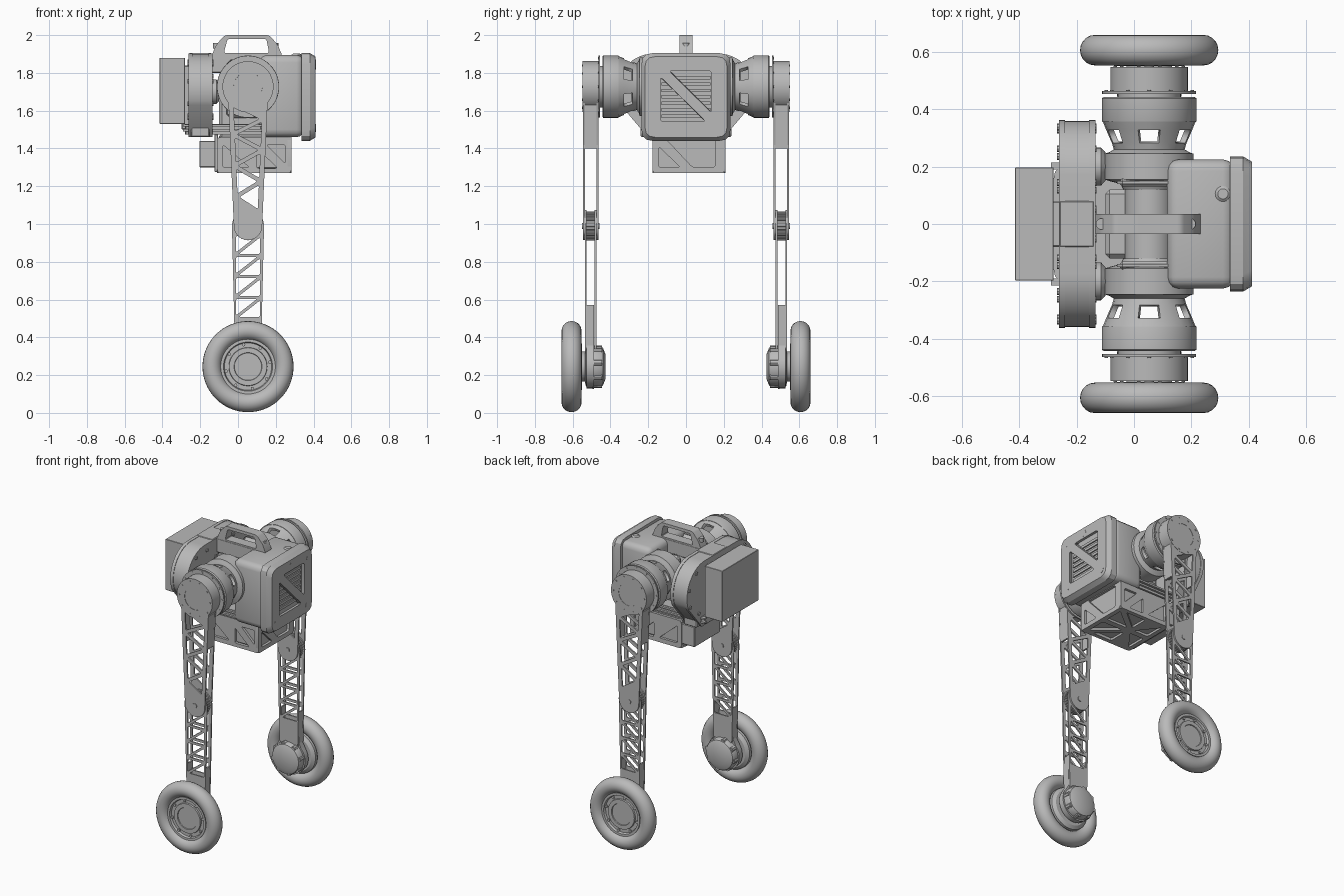
import bpy, bmesh
from math import cos, sin, pi, radians
from mathutils import Vector

cube = bpy.data.objects.get("Cube")
if cube:
    bpy.data.objects.remove(cube)

grey = bpy.data.materials.new("plain grey")
grey.use_nodes = True
grey.diffuse_color = (0.49, 0.49, 0.49, 1)
grey.node_tree.nodes["Principled BSDF"].inputs["Base Color"].default_value = (0.49, 0.49, 0.49, 1)

HX, HZ = 0.053, 1.727      # hip axis
KZ, WZ = 0.99, 0.245       # knee and wheel heights


def finish(name, bm, mirror=False):
    bmesh.ops.remove_doubles(bm, verts=bm.verts, dist=1e-5)
    bmesh.ops.recalc_face_normals(bm, faces=bm.faces)
    for f in bm.faces:
        f.smooth = True
    for e in bm.edges:
        e.smooth = e.calc_face_angle(3.0) < 0.55
    me = bpy.data.meshes.new(name)
    bm.to_mesh(me)
    bm.free()
    me.materials.append(grey)
    ob = bpy.data.objects.new(name, me)
    bpy.context.collection.objects.link(ob)
    if mirror:
        m = ob.modifiers.new("other side", 'MIRROR')
        m.use_axis = (False, True, False)
        m.use_mirror_merge = False
    return ob


def box(name, x, y, z, bevel=0, mirror=False, seg=1):
    bm = bmesh.new()
    bmesh.ops.create_cube(bm, size=1)
    for v in bm.verts:
        v.co = [(b[0] + b[1]) / 2 + c * (b[1] - b[0]) for b, c in zip((x, y, z), v.co)]
    if bevel:
        bmesh.ops.bevel(bm, geom=bm.edges[:], offset=bevel, segments=seg, profile=0.5, affect='EDGES')
    return finish(name, bm, mirror)


def spin(bm, axis, c, prof, n=40, closed=False, keep=lambda row, i: True):
    """Revolve (radius, position) points about an axis."""
    def place(r, t, a):
        u, v = c[0] + r * cos(a), c[1] + r * sin(a)
        return {'X': (t, u, v), 'Y': (u, t, v), 'Z': (u, v, t)}[axis]
    rows = [[bm.verts.new(place(r, t, 2 * pi * i / n)) for i in range(n)] for r, t in prof]
    for k in range(len(rows) if closed else len(rows) - 1):
        a, b = rows[k], rows[(k + 1) % len(rows)]
        for i in range(n):
            if keep(k, i):
                j = (i + 1) % n
                bm.faces.new((a[i], a[j], b[j], b[i]))
    bmesh.ops.dissolve_degenerate(bm, dist=1e-6, edges=bm.edges)


def lathe(name, axis, c, prof, n=40, mirror=False, closed=False):
    bm = bmesh.new()
    spin(bm, axis, c, prof, n, closed)
    return finish(name, bm, mirror)


def studs(name, axis, c, ring, count, r, t0, t1, mirror=False, turn=0.0):
    """A circle of small round pegs."""
    bm = bmesh.new()
    for i in range(count):
        a = turn + 2 * pi * i / count
        spin(bm, axis, (c[0] + ring * cos(a), c[1] + ring * sin(a)), [(0, t0), (r, t0), (r, t1), (0, t1)], 8)
    return finish(name, bm, mirror)


def plate(name, plane, t0, t1, loops, mirror=False, taper=1.0):
    """Flat outline with holes, given thickness from t0 to t1."""
    bm = bmesh.new()
    for lp in loops:
        vs = [bm.verts.new((u, v, t0)) for u, v in lp]
        for a, b in zip(vs, vs[1:] + vs[:1]):
            bm.edges.new((a, b))
    bmesh.ops.triangle_fill(bm, use_beauty=True, edges=bm.edges[:], normal=(0, 0, 1))
    us, vs = zip(*loops[0])
    cu, cv = (min(us) + max(us)) / 2, (min(vs) + max(vs)) / 2
    out = bmesh.ops.extrude_face_region(bm, geom=bm.faces[:])
    for v in [g for g in out["geom"] if isinstance(g, bmesh.types.BMVert)]:
        v.co = (cu + (v.co.x - cu) * taper, cv + (v.co.y - cv) * taper, t1)
    for v in bm.verts:
        u, w, t = v.co
        v.co = {'XZ': (u, t, w), 'YZ': (t, u, w), 'XY': (u, w, t)}[plane]
    return finish(name, bm, mirror)


def rounded(pts, r, n=3):
    res, P = [], [Vector(p) for p in pts]
    for i, p in enumerate(P):
        a = p + (P[i - 1] - p).normalized() * r
        b = p + (P[(i + 1) % len(P)] - p).normalized() * r
        for k in range(n + 1):
            t = k / n
            res.append(tuple(a * (1 - t) ** 2 + p * 2 * t * (1 - t) + b * t * t))
    return res


def rect(u0, u1, v0, v1, r):
    return rounded([(u0, v0), (u1, v0), (u1, v1), (u0, v1)], r)


def inset(tri, m, r=0.009):
    """Shrink a triangle toward its incentre and round it."""
    A, B, C = [Vector(p) for p in tri]
    a, b, c = (B - C).length, (C - A).length, (A - B).length
    mid = (A * a + B * b + C * c) / (a + b + c)
    rad = abs((B - A).cross(C - A)) / (a + b + c)
    return rounded([mid + (p - mid) * (1 - m / rad) for p in (A, B, C)], r)


def truss(z0, z1, w0, w1, n):
    """Zigzag of triangular windows down a leg."""
    nodes = []
    for i in range(n + 2):
        k = i / (n + 1)
        nodes.append((HX + (1 if i % 2 else -1) * (w0 + (w1 - w0) * k), z0 + (z1 - z0) * k))
    return [inset(nodes[i:i + 3], 0.011) for i in range(n)]


def cells(z0, z1, w, n):
    """Stack of rectangular bays, each crossed by one diagonal."""
    res, h = [], (z1 - z0) / n
    for i in range(n):
        a, b = z0 + h * i, z0 + h * (i + 1)
        res.append(inset([(HX - w, a), (HX + w, a), (HX - w, b)], 0.008))
        res.append(inset([(HX + w, a), (HX + w, b), (HX - w, b)], 0.008))
    return res


def arc(c, r, d0, d1, n=20):
    return [(c[0] + r * cos(radians(d0 + (d1 - d0) * i / n)),
             c[1] + r * sin(radians(d0 + (d1 - d0) * i / n))) for i in range(n + 1)]


hip, knee, axle = (HX, HZ), (HX, KZ), (HX, WZ)

# Legs: paired truss plates, side walls and knee pulley
upper = arc(hip, 0.135, -40, 220) + arc(knee, 0.075, 180, 360)
lower = arc(knee, 0.085, 0, 180) + arc((HX, 0.36), 0.07, 180, 360)
for side, t in (("outer", 0.536), ("inner", 0.464)):
    plate(f"upper_leg_{side}_plate", 'XZ', t, t + 0.01, [upper] + truss(1.64, 1.06, 0.088, 0.062, 6), True)
for side, t in (("outer", 0.526), ("inner", 0.475)):
    plate(f"lower_leg_{side}_plate", 'XZ', t, t + 0.009, [lower] + cells(0.945, 0.5, 0.071, 4), True)
for s, side in ((-1, "back"), (1, "front")):
    plate(f"upper_leg_{side}_wall", 'XZ', 0.466, 0.544,
          [[(HX + s * 0.102, 1.63), (HX + s * 0.09, 1.63), (HX + s * 0.081, 1.4), (HX + s * 0.093, 1.4)]], True)
    plate(f"ankle_{side}_wall", 'XZ', 0.486, 0.526,
          [[(HX + s * 0.073, 0.57), (HX + s * 0.063, 0.57), (HX + s * 0.06, 0.33), (HX + s * 0.07, 0.33)]], True)
lathe("knee_pulley", 'Y', knee, [(0, 0.482), (0.072, 0.482), (0.072, 0.532), (0, 0.532)], mirror=True)
studs("knee_pulley_teeth", 'Y', knee, 0.072, 28, 0.005, 0.482, 0.532, True)
lathe("knee_pin", 'Y', knee, [(0, 0.458), (0.016, 0.458), (0.016, 0.55), (0, 0.55)], 16, True)
plate("ankle_bracket", 'XZ', 0.486, 0.526,
      [arc((HX, 0.36), 0.068, 0, 180) + arc(axle, 0.115, 150, 390)], True)

# Wheels
tyre = [(0.19 + 0.051 * cos(2 * pi * i / 20), 0.606 + 0.053 * sin(2 * pi * i / 20)) for i in range(20)]
lathe("tyre", 'Y', axle, tyre, 64, True, True)
lathe("wheel_hub", 'Y', axle, [(0, 0.55), (0.12, 0.55), (0.142, 0.565), (0.145, 0.635), (0.13, 0.635), (0.125, 0.62),
      (0.102, 0.62), (0.1, 0.63), (0.074, 0.63), (0.072, 0.624), (0, 0.624)], 48, True)
studs("hub_bolts", 'Y', axle, 0.118, 8, 0.009, 0.61, 0.629, True, 0.2)
lathe("wheel_motor", 'Y', axle, [(0, 0.425), (0.062, 0.425), (0.1, 0.44), (0.106, 0.45), (0.108, 0.486), (0.118, 0.486),
      (0.118, 0.496), (0.105, 0.496), (0.105, 0.53), (0.08, 0.535), (0.08, 0.555), (0, 0.555)], 40, True)
studs("wheel_motor_ribs", 'Y', axle, 0.098, 8, 0.017, 0.445, 0.486, True, 0.2)

# Hip motors
lathe("hip_motor", 'Y', hip, [(0, 0.355), (0.163, 0.355), (0.165, 0.36), (0.165, 0.438), (0.158, 0.443), (0.11, 0.443),
      (0.11, 0.454), (0.164, 0.454), (0.164, 0.464), (0, 0.464)], 48, True)
lathe("hip_drum", 'Y', hip, [(0, 0.46), (0.135, 0.46), (0.135, 0.548), (0.076, 0.548), (0.074, 0.51), (0, 0.51)], 48, True)
studs("hip_bolts", 'Y', hip, 0.118, 10, 0.006, 0.54, 0.551, True)
studs("hip_flange_bolts", 'Y', hip, 0.15, 12, 0.006, 0.46, 0.467, True)
bm = bmesh.new()
spin(bm, 'Y', hip, [(0.122, 0.255), (0.13, 0.282), (0.15, 0.328), (0.163, 0.36)], 24,
     keep=lambda row, i: row != 1 or i % 4 in (0, 3))
cage = finish("hip_motor_cage", bm, True)
solid = cage.modifiers.new("thickness", 'SOLIDIFY')
solid.thickness = 0.02
lathe("inner_hip_motor", 'Y', hip, [(0, 0.12), (0.09, 0.12), (0.1, 0.14), (0.14, 0.15), (0.155, 0.155), (0.155, 0.245),
      (0.14, 0.25), (0.12, 0.262), (0, 0.262)], 40, True)
box("hip_yoke", (-0.06, 0.165), (0.13, 0.16), (1.56, 1.87), 0.02, True)

# Core between the hips
lathe("core_shaft", 'Y', hip, [(0, -0.13), (0.085, -0.13), (0.085, 0.13), (0, 0.13)], 32)
box("core_frame", (-0.1, 0.13), (-0.12, 0.12), (1.5, 1.74), 0.015)
box("core_top_rail", (-0.14, 0.2), (-0.035, 0.035), (1.8, 1.9), 0.006)
lathe("roll_motor", 'X', (0.2, 1.7), [(0, -0.15), (0.066, -0.15), (0.066, -0.115), (0.05, -0.1), (0, -0.1)], 32, True)
plate("base_plate", 'XY', 1.475, 1.53, [rounded([(-0.28, -0.2), (0.2, -0.2), (0.2, 0.2), (-0.28, 0.2)], 0.04)])
for z in (1.49, 1.515):
    box("base_rail", (-0.29, 0.25), (0.19, 0.215), (z, z + 0.012), 0, True)

# Rear twin drum housing and rear box
half = arc((0.17, 1.71), 0.19, -25, 90, 16)
drum = [(0.2, 1.462)] + half + [(-y, z) for y, z in reversed(half)] + [(-0.2, 1.462)]
plate("rear_housing", 'YZ', -0.255, -0.145, [drum])
for x, side in ((-0.262, "rear"), (-0.157, "front")):
    plate(f"rear_housing_{side}_rim", 'YZ', x, x + 0.022,
          [[(y * 1.01, 1.68 + (z - 1.68) * 1.01) for y, z in drum]])
box("rear_housing_saddle", (-0.26, -0.14), (-0.08, 0.08), (1.47, 1.904), 0.003)
studs("rear_housing_bolts", 'X', (0.19, 1.71), 0.155, 8, 0.012, -0.268, -0.13, True, 0.3)
box("rear_foot_block", (-0.25, -0.15), (-0.24, 0.24), (1.46, 1.54), 0.006)
box("rear_connector", (-0.3, -0.25), (-0.08, 0.08), (1.5, 1.84), 0.005)
box("rear_box", (-0.415, -0.28), (-0.197, 0.197), (1.53, 1.88), 0.002)

# Grille housing
box("grille_housing", (0.115, 0.35), (-0.225, 0.225), (1.46, 1.895), 0.04, False, 3)
R = 0.236
plate("grille_rim", 'YZ', 0.335, 0.38, [rect(-R, R, 1.44, 1.905, 0.06)])
windows = [rounded([(-0.1, 1.825), (0.148, 1.825), (0.148, 1.58)], 0.024),
           rounded([(-0.148, 1.79), (-0.148, 1.53), (0.115, 1.53)], 0.024)]
plate("grille_face", 'YZ', 0.38, 0.411, [rect(-R, R, 1.44, 1.905, 0.06)] + windows, False, 0.92)
for i in range(7):
    box("grille_slat", (0.37, 0.388), (-0.13, 0.13), (1.562 + i * 0.034, 1.58 + i * 0.034))
for z, r in ((1.508, 0.022), (1.83, 0.011)):
    lathe("grille_corner_bolt", 'X', (0.17, z), [(0, 0.39), (r, 0.39), (r, 0.412), (0, 0.412)], 16, True)
lathe("grille_top_bolt", 'X', (0, 1.848), [(0, 0.39), (0.022, 0.39), (0.022, 0.412), (0, 0.412)], 16)
lathe("housing_knob", 'Z', (0.31, 0.105), [(0, 1.88), (0.027, 1.88), (0.027, 1.895), (0.018, 1.902), (0, 1.902)], 16)

# Carry handle
plate("carry_handle", 'XZ', -0.034, 0.034, [
    rounded([(-0.14, 1.89), (0.235, 1.89), (0.21, 1.95), (0.165, 2.0), (-0.07, 2.0), (-0.115, 1.95)], 0.014),
    rounded([(-0.075, 1.905), (0.165, 1.905), (0.15, 1.98), (-0.055, 1.98)], 0.012)])
for x in (-0.113, 0.195):
    lathe("handle_bolt", 'Z', (x, 0), [(0, 1.93), (0.02, 1.93), (0.02, 1.958), (0, 1.958)], 16)

# Lower truss tray, set slightly to one side
Y0, Y1 = -0.178, 0.208
YC = (Y0 + Y1) / 2
box("tray_core", (-0.1, 0.265), (Y0 + 0.017, Y1 - 0.017), (1.285, 1.48), 0.015)
plate("tray_end_panel", 'YZ', 0.262, 0.282, [rect(Y0, Y1, 1.27, 1.48, 0.035),
      rounded([(-0.145, 1.41), (-0.145, 1.3), (-0.03, 1.3)], 0.015),
      rounded([(-0.11, 1.455), (0.155, 1.455), (0.155, 1.3), (0.035, 1.3)], 0.018)])
for y, side in ((Y0, "right"), (Y1 - 0.02, "left")):
    plate(f"tray_{side}_panel", 'XZ', y, y + 0.02, [rect(-0.11, 0.282, 1.27, 1.46, 0.02),
          rounded([(0.15, 1.42), (0.25, 1.42), (0.25, 1.32)], 0.012),
          rounded([(0.1, 1.4), (0.1, 1.295), (0.21, 1.295)], 0.012),
          rounded([(-0.08, 1.3), (0.06, 1.3), (-0.08, 1.42)], 0.012)])
plate("tray_bottom", 'XY', 1.27, 1.288, [rect(-0.11, 0.282, Y0, Y1, 0.02)] +
      [[(u, YC + s * v) for u, v in rounded(p, 0.014)] for s in (-1, 1) for p in (
          [(0.09, 0.02), (0.25, 0.02), (0.25, 0.15)], [(0.06, 0.04), (0.06, 0.165), (0.21, 0.165)],
          [(-0.08, 0.02), (0.03, 0.02), (-0.08, 0.16)])])
box("tray_rear_box", (-0.205, -0.105), (-0.08, 0.2), (1.3, 1.44), 0.004)
box("tray_rear_plate", (-0.125, -0.105), (-0.15, 0.18), (1.275, 1.475), 0.004)
